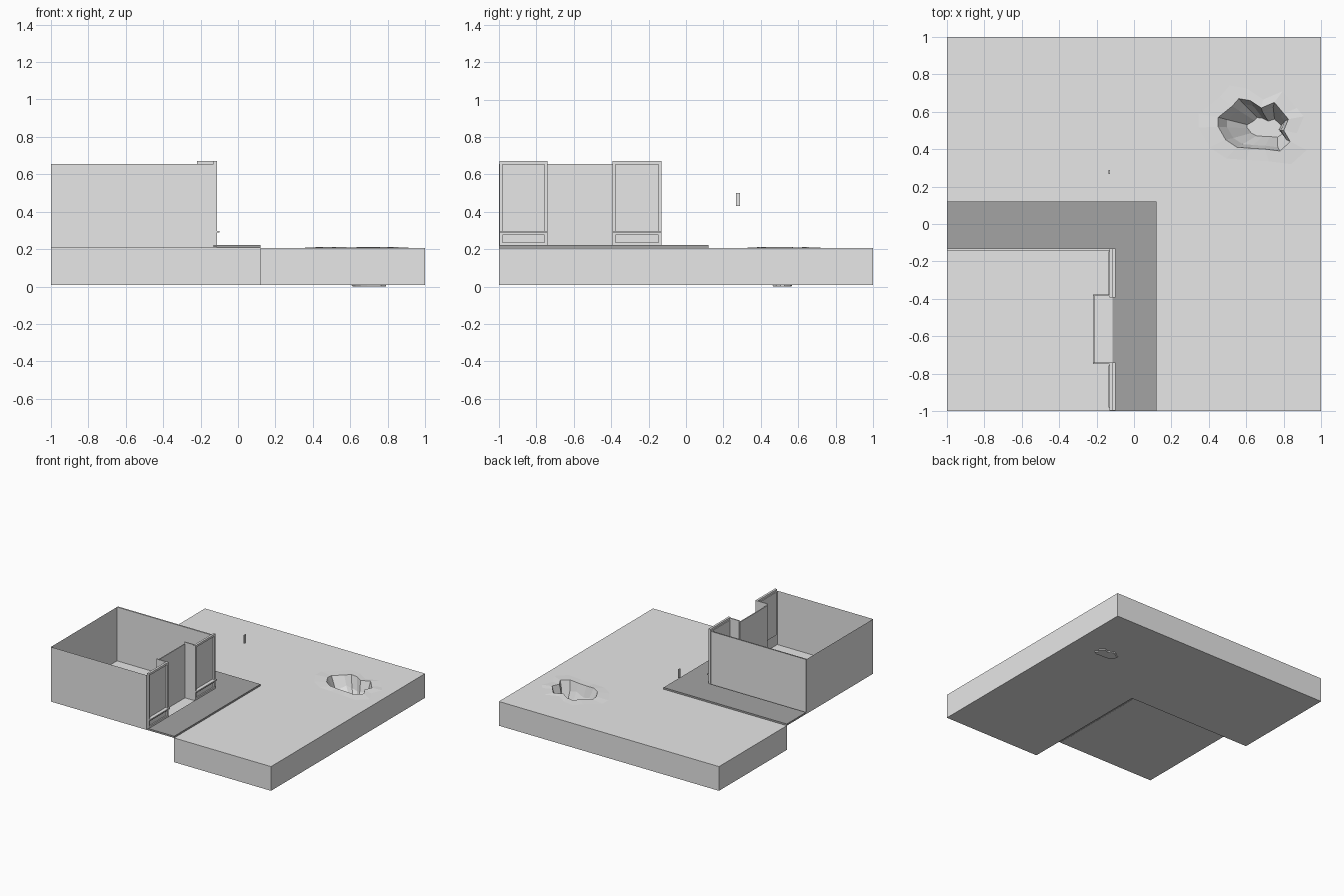
import bpy, bmesh, math, random
from mathutils import Vector

if "Cube" in bpy.data.objects:
    bpy.data.objects.remove(bpy.data.objects["Cube"])

random.seed(4)


def material(name, value):
    m = bpy.data.materials.new(name)
    m.diffuse_color = (value, value, value, 1)
    m.use_nodes = True
    m.node_tree.nodes["Principled BSDF"].inputs["Base Color"].default_value = m.diffuse_color
    return m


LIGHT = material("light_grey", 0.8)
DARK = material("dark_grey", 0.37)


def finish(bm, name, mat, fix_normals=True):
    if fix_normals:
        bmesh.ops.recalc_face_normals(bm, faces=bm.faces)
    me = bpy.data.meshes.new(name)
    bm.to_mesh(me)
    bm.free()
    me.materials.append(mat)
    ob = bpy.data.objects.new(name, me)
    bpy.context.collection.objects.link(ob)
    return ob


def box(name, x, y, z, mat=LIGHT):
    bm = bmesh.new()
    bmesh.ops.create_cube(bm, size=1)
    for v in bm.verts:
        v.co = [r[0] + (c + 0.5) * (r[1] - r[0]) for c, r in zip(v.co, (x, y, z))]
    return finish(bm, name, mat)


def prism(name, pts, z0, z1, mat):
    bm = bmesh.new()
    f = bm.faces.new([bm.verts.new((x, y, z0)) for x, y in pts])
    r = bmesh.ops.extrude_face_region(bm, geom=[f], use_keep_orig=True)
    for v in r["geom"]:
        if isinstance(v, bmesh.types.BMVert):
            v.co.z = z1
    return finish(bm, name, mat)


def loop(bm, pts):
    vs = [bm.verts.new(p) for p in pts]
    return vs, [bm.edges.new((vs[i - 1], vs[i])) for i in range(len(vs))]


def bridge(bm, a, b):
    for i in range(len(a)):
        bm.faces.new((a[i - 1], a[i], b[i], b[i - 1]))


# ground: L-shaped slab with an open pit in its top
Z0, Z1, N = 0.008, 0.207, 0.12
outline = [(N, -1), (1, -1), (1, 1), (-1, 1), (-1, N), (N, N)]
rim = [(.45, .52), (.49, .45), (.55, .41), (.62, .405), (.70, .40), (.78, .39), (.835, .44), (.80, .50),
       (.825, .56), (.80, .59), (.75, .65), (.68, .62), (.62, .66), (.56, .67), (.525, .63), (.45, .57)]
c = Vector((.66, .53))
bm = bmesh.new()
top, top_edges = loop(bm, [(x, y, Z1) for x, y in outline])
low, _ = loop(bm, [(x, y, Z0) for x, y in outline])
bridge(bm, low, top)
bm.faces.new(low[::-1])


def ring(scale, z, jitter, centre=c, sy=1.0):
    out = []
    for x, y in rim:
        out.append((centre.x + (x - c.x) * scale, centre.y + (y - c.y) * scale * sy,
                    z + random.uniform(0, jitter)))
    return loop(bm, out)


# disturbed ground, rim, broken walls and pit floor
outer, outer_edges = ring(1.5, Z1, 0)
edge, _ = ring(1.0, Z1, 0.006)
mid, _ = ring(0.82, 0.10, 0.05, Vector((.67, .525)))
deep, _ = ring(0.46, 0.0, 0.0, Vector((.71, .515)), 0.75)
bmesh.ops.triangle_fill(bm, edges=top_edges + outer_edges, use_beauty=True, normal=(0, 0, 1))
bridge(bm, outer, edge)
bridge(bm, edge, mid)
bridge(bm, mid, deep)
bm.faces.new(deep)
finish(bm, "ground_with_pit", LIGHT)

# pavement wrapping round the building corner
W = -0.13
prism("pavement", [(-1, W), (-.115, W), (-.115, -1), (N, -1), (N, N), (-1, N)], 0.207, 0.221, DARK)

# building shell: single-sheet outer walls, with a recessed wide window at the back
T, B = 0.655, 0.21
R0, R1, RX = -0.74, -0.385, -0.212
bm = bmesh.new()


def wall(a, b, z0=B, z1=T):
    return bm.faces.new([bm.verts.new(p) for p in
                         ((*a, z0), (*b, z0), (*b, z1), (*a, z1))])


wall((-1, -1), (W, -1))
wall((W, -1), (W, R0))
wall((RX, R0), (RX, R1))
wall((W, R1), (W, W))
back = wall((W, W), (-1, W))
wall((-1, W), (-1, -1))
bmesh.ops.inset_individual(bm, faces=[back], thickness=0.085)
for v in back.verts:
    v.co.y -= 0.012
finish(bm, "building_walls", LIGHT, False)
box("building_floor", (-1, -.115), (-1, W), (0.206, 0.213))

# entrance recess lining
box("recess_back", (RX - .008, RX), (R0, R1), (B, T))


def bay(name, y0, y1):
    """Shop window bay: frame, glass, sill and plinth panel."""
    x, t = (W, -0.112), 0.017
    top = 0.67
    box(name + "_left_post", x, (y0, y0 + t), (0.22, top))
    box(name + "_right_post", x, (y1 - t, y1), (0.22, top))
    box(name + "_head", x, (y0 + t, y1 - t), (top - t, top))
    box(name + "_glass", (W - .006, W + .004), (y0 + t, y1 - t), (0.30, top - t))
    box(name + "_sill", (W, -0.10), (y0, y1), (0.288, 0.298))
    box(name + "_plinth", (W, -0.122), (y0 + t, y1 - t), (0.22, 0.288))
    box(name + "_plinth_rail", x, (y0 + t, y1 - t), (0.276, 0.288))
    box(name + "_base_rail", x, (y0 + t, y1 - t), (0.22, 0.236))


bay("front_bay", -0.997, R0)
bay("rear_bay", R1 - .008, W)

# recess side walls, slightly taller than the shell
box("recess_front_side", (RX - .006, W), (R0 - .009, R0), (B, 0.67))
box("recess_rear_side", (RX - .006, W), (R1, R1 + .009), (B, 0.67))

# small loose plate hovering behind the building
box("loose_handle", (-0.136, -0.128), (0.268, 0.288), (0.43, 0.50))
